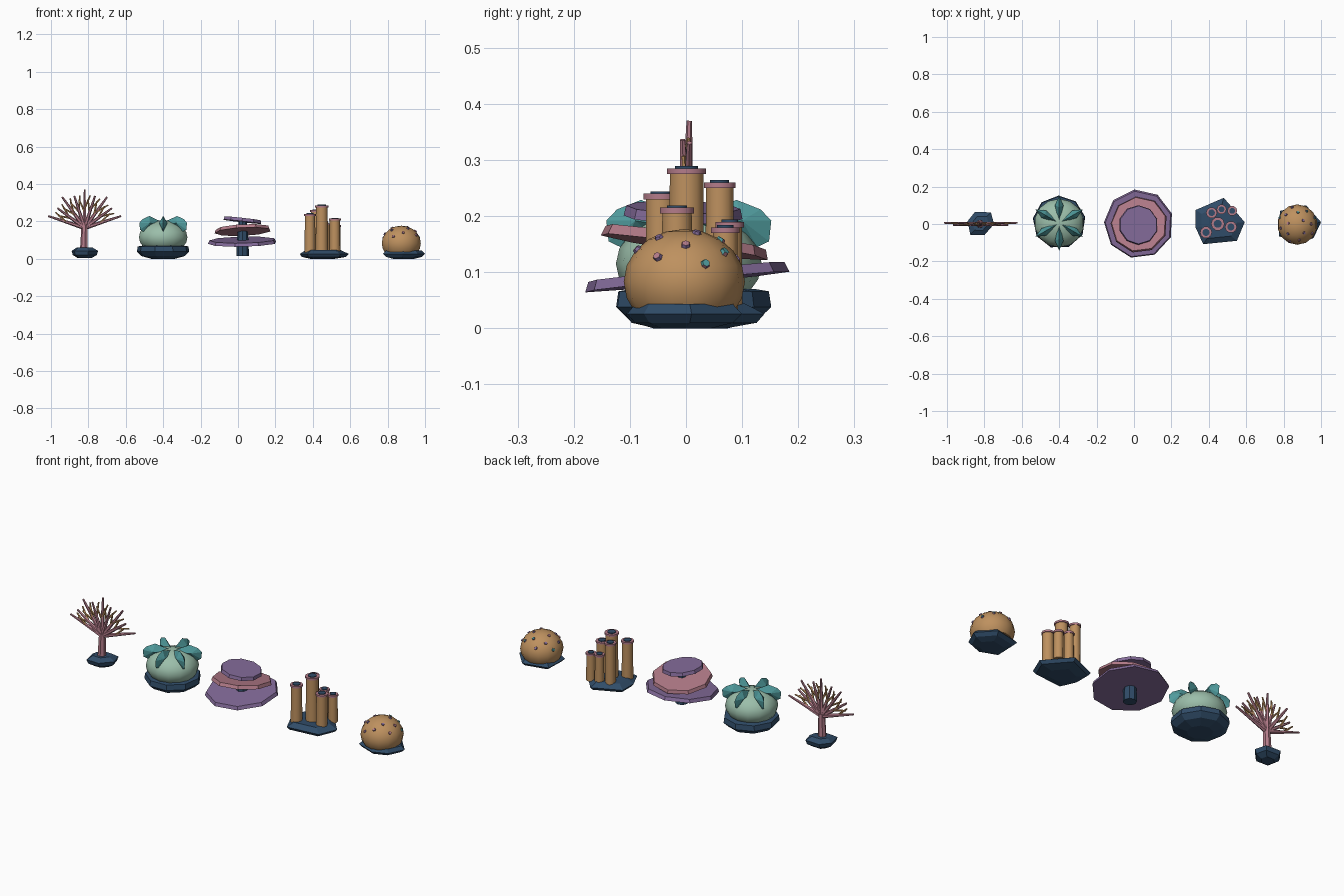
import bpy, bmesh, math
from mathutils import Vector, Matrix

if "Cube" in bpy.data.objects:
    bpy.data.objects.remove(bpy.data.objects["Cube"])


def mat(name, r, g, b):
    lin = lambda c: ((c / 255 + 0.055) / 1.055) ** 2.4
    m = bpy.data.materials.new(name)
    m.diffuse_color = (lin(r), lin(g), lin(b), 1)
    m.use_nodes = True
    m.node_tree.nodes["Principled BSDF"].inputs["Base Color"].default_value = m.diffuse_color
    return m


NAVY = mat("navy_rock", 48, 76, 104)
PINK = mat("dusty_pink", 180, 124, 138)
PURPLE = mat("muted_purple", 133, 108, 155)
OCHRE = mat("ochre", 190, 145, 95)
SAGE = mat("sage_green", 155, 190, 170)
TEAL = mat("teal", 80, 155, 157)


def finish(bm, name, mats, smooth=False):
    bmesh.ops.recalc_face_normals(bm, faces=bm.faces)
    me = bpy.data.meshes.new(name)
    bm.to_mesh(me)
    bm.free()
    for m in mats:
        me.materials.append(m)
    ob = bpy.data.objects.new(name, me)
    bpy.context.collection.objects.link(ob)
    if smooth:
        bpy.context.view_layer.objects.active = ob
        ob.select_set(True)
        bpy.ops.object.shade_smooth_by_angle(angle=math.radians(40))
        ob.select_set(False)
    return ob


def loft(bm, rings):
    """Skin a stack of equal-sized point rings and cap both ends."""
    vr = [[bm.verts.new(p) for p in ring] for ring in rings]
    n = len(vr[0])
    for a, b in zip(vr, vr[1:]):
        for i in range(n):
            bm.faces.new((a[i], a[(i + 1) % n], b[(i + 1) % n], b[i]))
    bm.faces.new(vr[0][::-1])
    bm.faces.new(vr[-1])


def rock(name, pts, levels):
    """Irregular low-poly rock: outline scaled about its centre at each height."""
    cx = sum(p[0] for p in pts) / len(pts)
    cy = sum(p[1] for p in pts) / len(pts)
    bm = bmesh.new()
    loft(bm, [[(cx + (x - cx) * s, cy + (y - cy) * s, z) for x, y in pts] for s, z in levels])
    finish(bm, name, [NAVY])


def circle(cx, cy, z, r, n, off=0.0):
    return [(cx + r * math.cos(off + math.tau * i / n), cy + r * math.sin(off + math.tau * i / n), z)
            for i in range(n)]


def rod(bm, a, b, r1, r2, n=6):
    """Tapered rod between two points."""
    a, b = Vector(a), Vector(b)
    d = b - a
    mtx = Matrix.Translation((a + b) / 2) @ d.to_track_quat('Z', 'Y').to_matrix().to_4x4()
    bmesh.ops.create_cone(bm, cap_ends=True, segments=n, radius1=r1, radius2=r2,
                          depth=d.length, matrix=mtx)


def dome(name, centre, radii, bottom, m):
    """Squashed sphere cut flat at the bottom."""
    bm = bmesh.new()
    bmesh.ops.create_uvsphere(bm, u_segments=14, v_segments=10, radius=1)
    for v in bm.verts:
        v.co = Vector(centre) + Vector(c * r for c, r in zip(v.co, radii))
    cut = bmesh.ops.bisect_plane(bm, geom=bm.verts[:] + bm.edges[:] + bm.faces[:],
                                 plane_co=(0, 0, bottom), plane_no=(0, 0, -1), clear_outer=True)
    bmesh.ops.holes_fill(bm, edges=[e for e in bm.edges if e.is_boundary])
    finish(bm, name, [m], True)


# --- Fan coral: rock, trunk, flat fan of branches with ochre twigs
rock("fan_rock", [(-.89, .015), (-.85, .065), (-.765, .062), (-.748, 0), (-.80, -.06), (-.875, -.058)],
     [(.5, .003), (.9, .02), (1, .042), (.6, .06)])
bm = bmesh.new()
rod(bm, (-.823, 0, .045), (-.82, 0, .18), .022, .017, 7)
twigs = bmesh.new()
root = Vector((-.82, 0, .165))
for i in range(9):
    a = math.radians(-72 + 18 * i)
    d = Vector((math.sin(a), 0, math.cos(a)))
    tip = root + d * (.205 if i % 2 == 0 else .18)
    tip.y = .006 * (-1) ** i
    rod(bm, root, tip, .012, .005)
    for s in (-1, 1):
        b = a + s * math.radians(24)
        start = root + d * (.085 if s < 0 else .105)
        end = start + Vector((math.sin(b), .06 * s, math.cos(b))) * .075
        if end.z > .2 and abs(end.x + .82) < .175:
            rod(twigs, start, end, .006, .004, 5)
finish(bm, "fan_branches", [PINK])
finish(twigs, "fan_twigs", [OCHRE])

# --- Anemone: rock, sage dome, six teal blades folded over the top
rock("anemone_rock", [p[:2] for p in circle(-.40, .01, 0, .142, 9, .2)],
     [(.45, 0), (.82, .014), (1, .038), (.97, .066), (.8, .07)])
dome("anemone_body", (-.40, .005, .115), (.133, .13, .09), .05, SAGE)
blade = [(.0, .175), (.0, .198), (.035, .208), (.085, .229), (.128, .212), (.147, .192), (.143, .155),
         (.122, .145), (.07, .17)]
bm = bmesh.new()
for i in range(6):
    a = math.radians(30 + 60 * i)
    put = lambda r, t, z: bm.verts.new((-.40 + r * math.cos(a) - t * math.sin(a),
                                        .005 + r * math.sin(a) + t * math.cos(a), z))
    edge = [put(r, 0, z) for r, z in blade]
    for t in (-.023, .023):
        peak = put(.095, t, .192)
        for j in range(len(edge)):
            bm.faces.new((edge[j], edge[(j + 1) % len(edge)], peak))
finish(bm, "anemone_blades", [TEAL])

# --- Table coral: stem and three tilted plates
bm = bmesh.new()
loft(bm, [circle(.025, 0, z, r, 8) for z, r in ((.014, .033), (.085, .032), (.20, .022))])
finish(bm, "table_stem", [NAVY])
for name, c, r, n, rx, ry, m in (
        ("table_lower_plate", (.025, 0, .092), .186, 9, .10, -.02, PURPLE),
        ("table_middle_plate", (.027, -.003, .154), .153, 9, -.15, -.05, PINK),
        ("table_top_plate", (.024, -.005, .207), .106, 10, -.03, .11, PURPLE)):
    bm = bmesh.new()
    loft(bm, [circle(0, 0, -.009, r, n, .3), circle(0, 0, .009, r * .96, n, .3)])
    rot = Matrix.Rotation(ry, 4, 'Y') @ Matrix.Rotation(rx, 4, 'X')
    bm.transform(Matrix.Translation(c) @ rot)
    finish(bm, name, [m])

# --- Tube sponge: rock and six tubes with pink rims and dark mouths
rock("tube_rock", [(.33, .075), (.48, .14), (.592, .01), (.55, -.09), (.37, -.108), (.33, -.02)],
     [(.5, 0), (.9, .01), (1, .026), (.72, .046)])
for i, (x, y, h, r) in enumerate(((.385, -.045, .24, .029), (.448, .001, .285, .033), (.518, -.016, .215, .029),
                                  (.415, .06, .26, .027), (.468, .078, .19, .024), (.525, .07, .18, .024))):
    for part, z0, z1, ra, rb, m in (("tube", .03, h - .008, r, r * .95, OCHRE),
                                    ("rim", h - .01, h, r * 1.1, r * 1.1, PINK),
                                    ("mouth", h - .006, h + .004, r * .66, r * .66, NAVY)):
        bm = bmesh.new()
        loft(bm, [circle(x, y, z0, ra, 10), circle(x, y, z1, rb, 10)])
        finish(bm, f"{part}_{i + 1}", [m], True)

# --- Boulder coral: rock, ochre dome, small coloured spots
rock("boulder_rock", [(.78, .07), (.92, .10), (1.0, .01), (.96, -.075), (.88, -.105), (.775, -.065)],
     [(.5, 0), (.85, .01), (1, .026), (.85, .043)])
C, R = Vector((.873, -.003, .083)), Vector((.107, .108, .094))
dome("boulder_body", C, R, .036, OCHRE)
bm = bmesh.new()
for i in range(15):
    a = i * 2.4 + .6
    z = .93 - .045 * i
    s = math.sqrt(1 - z * z)
    u = Vector((s * math.cos(a), s * math.sin(a), z))
    p = C + Vector(u[k] * R[k] for k in range(3)) * .985
    nrm = Vector(u[k] / R[k] for k in range(3)).normalized()
    old = len(bm.faces)
    rod(bm, p - nrm * .003, p + nrm * .005, .009, .007)
    bm.faces.ensure_lookup_table()
    for f in bm.faces[old:]:
        f.material_index = (0, 1, 0, 1, 2)[i % 5]
finish(bm, "boulder_spots", [PURPLE, PINK, TEAL])
